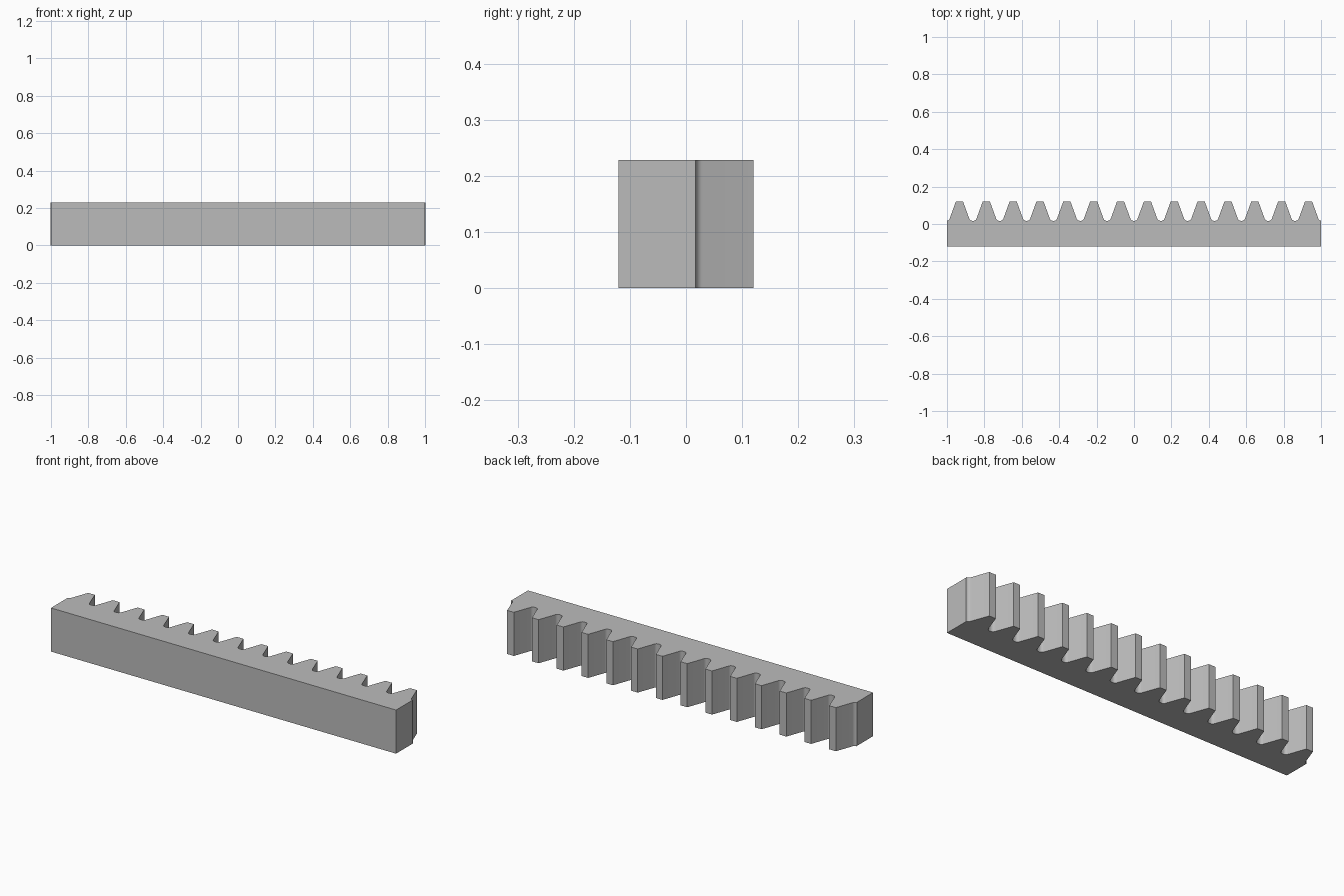
import bpy, bmesh
from math import pi, tan, sin, cos, radians

cube = bpy.data.objects.get("Cube")
if cube:
    bpy.data.objects.remove(cube, do_unlink=True)

# Rack proportions, all from the module
MODULE = 0.0457
PITCH = pi * MODULE
TEETH = 14
HALF_LEN = 1.0
HEIGHT = 5 * MODULE
BACK, TIP = -0.12, 0.12
ROOT = TIP - 2.25 * MODULE
SLOPE = radians(20)
FILLET = 0.38 * MODULE
STEPS = 8

steel = bpy.data.materials.new("steel grey")
steel.use_nodes = True
colour = (0.5, 0.5, 0.5, 1)
steel.diffuse_color = colour
steel.node_tree.nodes["Principled BSDF"].inputs["Base Color"].default_value = colour

# Half a tooth, from the tip corner down to the rounded root
tip_half = PITCH / 4 - MODULE * tan(SLOPE)
root_half = PITCH / 4 + 1.25 * MODULE * tan(SLOPE)
arc_x = root_half + FILLET * tan((pi / 2 - SLOPE) / 2)
half_tooth = [(tip_half, TIP)]
for i in range(STEPS + 1):
    a = (pi / 2 - SLOPE) * (1 - i / STEPS)
    half_tooth.append((arc_x - FILLET * sin(a), ROOT + FILLET * (1 - cos(a))))

# Closed outline: plain back, then the row of teeth from right to left
outline = [(-HALF_LEN, BACK), (HALF_LEN, BACK), (HALF_LEN, ROOT)]
for n in reversed(range(TEETH)):
    centre = (n - (TEETH - 1) / 2) * PITCH
    outline += [(centre + x, y) for x, y in reversed(half_tooth)]
    outline += [(centre - x, y) for x, y in half_tooth]
outline.append((-HALF_LEN, ROOT))

# Extrude the outline upwards
bm = bmesh.new()
base = bm.faces.new([bm.verts.new((x, y, 0)) for x, y in outline])
top = bmesh.ops.extrude_face_region(bm, geom=[base])["geom"]
bmesh.ops.translate(bm, vec=(0, 0, HEIGHT),
                    verts=[v for v in top if isinstance(v, bmesh.types.BMVert)])
bmesh.ops.recalc_face_normals(bm, faces=bm.faces)
mesh = bpy.data.meshes.new("gear_rack")
bm.to_mesh(mesh)
bm.free()
mesh.materials.append(steel)

rack = bpy.data.objects.new("gear_rack", mesh)
bpy.context.collection.objects.link(rack)
bpy.ops.object.select_all(action="DESELECT")
rack.select_set(True)
bpy.context.view_layer.objects.active = rack
bpy.ops.object.shade_smooth_by_angle(angle=radians(30))
